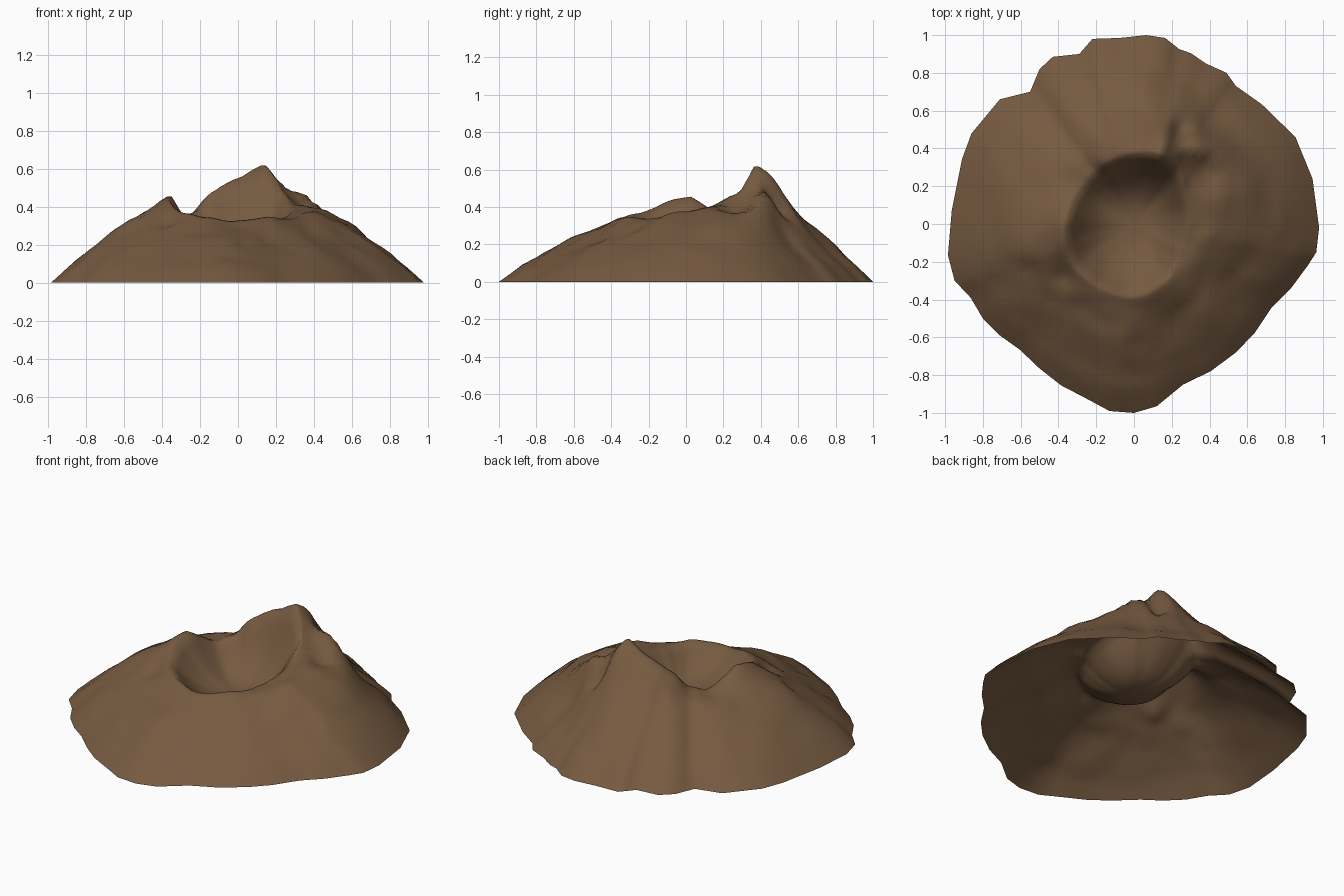
import bpy, bmesh, math
from mathutils import Vector, noise

if "Cube" in bpy.data.objects:
    bpy.data.objects.remove(bpy.data.objects["Cube"])

# Foot outline seen from above, counter-clockwise from +x
OUTLINE = [(.98, -.02), (.945, .24), (.855, .46), (.675, .635), (.54, .73), (.49, .8),
           (.38, .85), (.3, .905), (.24, .925), (.165, .985), (.065, 1), (-.075, .985),
           (-.22, .98), (-.29, .9), (-.43, .885), (-.5, .82), (-.55, .7), (-.71, .66),
           (-.86, .48), (-.91, .345), (-.965, .07), (-.985, -.165), (-.95, -.3),
           (-.865, -.39), (-.8, -.5), (-.71, -.59), (-.605, -.665), (-.5, -.765),
           (-.385, -.855), (-.26, -.92), (-.13, -.99), (0, -1), (.12, -.965), (.26, -.85),
           (.405, -.78), (.54, -.68), (.64, -.575), (.73, -.44), (.835, -.335),
           (.92, -.22), (.965, -.15)]

# Crater rim: angle in degrees, radius, height, fullness of the slope below
RIM = [(0, .28, .38, 1.05), (30, .30, .41, 1.12), (50, .36, .48, 1.08), (60, .38, .57, 1.06),
       (70, .39, .625, 1.08), (90, .37, .555, 1.12), (112, .35, .49, 1.08), (128, .34, .39, 1.02),
       (145, .33, .34, 1), (162, .34, .41, 1.04), (175, .35, .47, 1.08), (195, .37, .44, 1.08),
       (215, .38, .38, .98), (240, .38, .35, .87), (270, .38, .33, .77), (300, .34, .34, .80),
       (315, .30, .345, .86), (330, .27, .35, .93), (360, .28, .38, 1.05)]

# General cone profile: fraction of foot radius, height
CONE = [(0, .45), (.4, .375), (.5, .335), (.6, .285), (.7, .225), (.8, .16), (.9, .09), (1, 0)]

# Knobs and gullies on the slope: x, y, height, spread
BUMPS = [(.35, .42, .15, .08), (.47, .38, .08, .08), (.24, .49, -.09, .05), (.40, .27, -.03, .06),
         (-.12, -.66, .02, .12), (-.38, -.27, -.03, .06), (.05, .72, .03, .14), (0, .88, -.02, .06),
         (-.64, -.02, .02, .12), (.58, .20, .04, .12), (.18, .46, .03, .06)]

FLOOR = .175
INNER, OUTER = 9, 18


def lerp_table(table, x, soft=False):
    for a, b in zip(table, table[1:]):
        if x <= b[0]:
            f = (x - a[0]) / (b[0] - a[0])
            if soft:
                f = (f + f * f * (3 - 2 * f)) / 2
            return [p + (q - p) * f for p, q in zip(a[1:], b[1:])]
    return list(table[-1][1:])


def detail(x, y, z, fade):
    for bx, by, h, s in BUMPS:
        z += fade * h * math.exp(-((x - bx) ** 2 + (y - by) ** 2) / (s * s))
    z += fade * .018 * noise.noise(Vector((x * 5, y * 5, 3.3)))
    return z + fade * .014 * noise.noise(Vector((x * 12, y * 12, 7.1)))


def column(px, py):
    """Points from the crater floor over the rim to the foot."""
    foot = math.hypot(px, py)
    ux, uy = px / foot, py / foot
    rim_r, rim_z, full = lerp_table(RIM, math.degrees(math.atan2(py, px)) % 360, True)
    pts = []
    for i in range(1, INNER + 1):
        s = i / INNER
        r = rim_r * s
        z = FLOOR + (rim_z - FLOOR) * s ** 2.5
        pts.append((ux * r, uy * r, detail(ux * r, uy * r, z, s ** 3)))
    extra = rim_z - full * lerp_table(CONE, rim_r / foot)[0]
    spread = .10 + .6 * max(extra, 0)
    for i in range(1, OUTER + 1):
        s = (i / OUTER) ** 1.15
        r = rim_r + (foot - rim_r) * s
        z = full * lerp_table(CONE, r / foot)[0] + extra * math.exp(-((r - rim_r) / spread) ** 2)
        fade = min(1, (1 - s) * 4)
        z = max(0, detail(ux * r, uy * r, z, fade)) if i < OUTER else 0
        pts.append((ux * r, uy * r, z))
    return pts


# Mountain shell, open underneath
bm = bmesh.new()
cols = []
for a, b in zip(OUTLINE, OUTLINE[1:] + OUTLINE[:1]):
    for f in (0, .5):
        p = column(a[0] + (b[0] - a[0]) * f, a[1] + (b[1] - a[1]) * f)
        cols.append([bm.verts.new(v) for v in p])
center = bm.verts.new((0, 0, FLOOR))
for c, d in zip(cols, cols[1:] + cols[:1]):
    bm.faces.new((center, c[0], d[0]))
    for i in range(len(c) - 1):
        bm.faces.new((c[i], c[i + 1], d[i + 1], d[i]))

# Soften the rim and slopes, keeping the foot in place
inside = [v for v in bm.verts if not v.is_boundary]
bmesh.ops.smooth_vert(bm, verts=inside, factor=.3, use_axis_x=False, use_axis_y=False, use_axis_z=True)
mesh = bpy.data.meshes.new("volcano_mountain")
bm.to_mesh(mesh)
bm.free()
mesh.polygons.foreach_set("use_smooth", [True] * len(mesh.polygons))

# Brown rock
rock = bpy.data.materials.new("brown_rock")
rock.diffuse_color = (.18, .102, .052, 1)
rock.use_nodes = True
rock.node_tree.nodes["Principled BSDF"].inputs["Base Color"].default_value = rock.diffuse_color
mesh.materials.append(rock)
bpy.context.collection.objects.link(bpy.data.objects.new("volcano_mountain", mesh))
